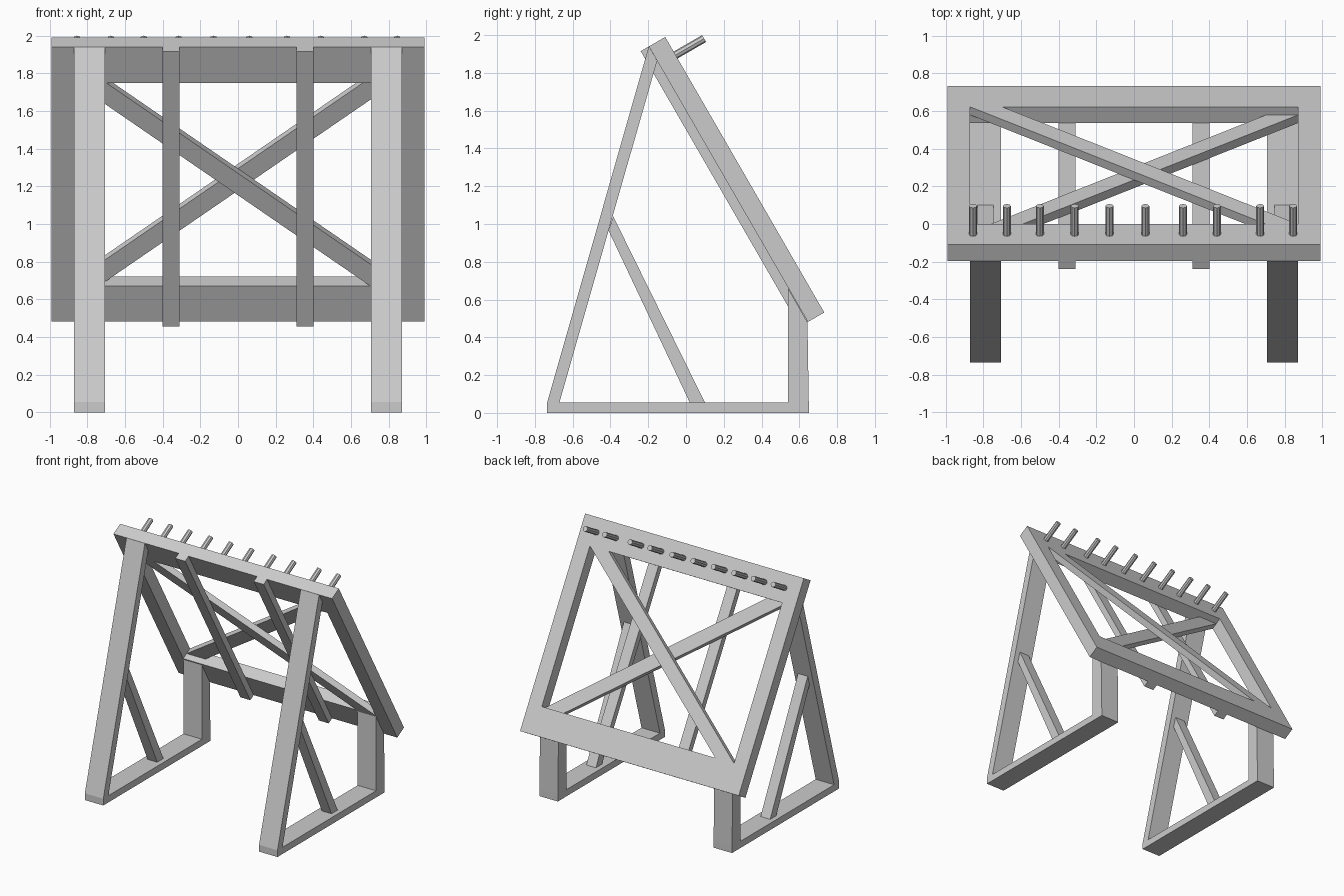
import bpy, bmesh
from math import sqrt
from mathutils import Vector

if "Cube" in bpy.data.objects:
    bpy.data.objects.remove(bpy.data.objects["Cube"])

C, S = 0.5, sqrt(3) / 2        # panel leans 60 degrees
LEN = 1.684                    # panel length along its slope


def panel(x, s, h):
    """Point on the panel: x across, s down the slope, h out from its outer face."""
    return Vector((x, -0.11 + C * s + S * h, 1.99 - S * s + C * h))


def finish(name, bm, mirror=False):
    bmesh.ops.recalc_face_normals(bm, faces=bm.faces)
    me = bpy.data.meshes.new(name)
    bm.to_mesh(me)
    bm.free()
    ob = bpy.data.objects.new(name, me)
    bpy.context.collection.objects.link(ob)
    if mirror:
        ob.modifiers.new("Mirror", 'MIRROR').use_mirror_merge = False
    return ob


def prism(name, low, high, mirror=False):
    bm = bmesh.new()
    a = [bm.verts.new(p) for p in low]
    b = [bm.verts.new(p) for p in high]
    bm.faces.new(a)
    bm.faces.new(b)
    n = len(a)
    for i in range(n):
        j = (i + 1) % n
        bm.faces.new((a[i], a[j], b[j], b[i]))
    return finish(name, bm, mirror)


def side_part(name, profile, x0, x1):
    """Side (y, z) profile extruded across x, mirrored to the other side."""
    return prism(name, [(x0, y, z) for y, z in profile],
                 [(x1, y, z) for y, z in profile], True)


def panel_part(name, outline, h0, h1, mirror=False):
    return prism(name, [panel(x, s, h0) for x, s in outline],
                 [panel(x, s, h1) for x, s in outline], mirror)


# Leaning rectangular frame
TOP, BOT = 0.22, LEN - 0.22
bm = bmesh.new()
rings = []
for x, s0, s1 in ((0.99, 0, LEN), (0.87, TOP, BOT)):
    for h in (0, -0.10):
        rings.append([bm.verts.new(panel(*p, h)) for p in
                      ((-x, s0), (x, s0), (x, s1), (-x, s1))])
oo, oi, io, ii = rings
for r, q in ((oo, oi), (oi, ii), (ii, io), (io, oo)):
    for i in range(4):
        j = (i + 1) % 4
        bm.faces.new((r[i], r[j], q[j], q[i]))
finish("leaning_frame", bm)

# Crossed braces inside the frame, one in front of the other
panel_part("cross_brace_outer", [(-0.87, BOT), (-0.70, BOT), (0.87, TOP), (0.70, TOP)], -0.05, 0)
panel_part("cross_brace_inner", [(0.87, BOT), (0.70, BOT), (-0.87, TOP), (-0.70, TOP)], -0.10, -0.05)

# Long slats along the frame's underside
panel_part("under_slat", [(0.31, 0), (0.40, 0), (0.40, LEN), (0.31, LEN)], -0.15, -0.10, True)

# Side supports: front leg, base runner, rear post, diagonal strut
side_part("front_leg", [(-0.735, 0.055), (-0.67, 0.055), (-0.153, 1.864), (-0.197, 1.94)], 0.705, 0.872)
side_part("base_runner", [(-0.735, 0), (0.65, 0), (0.65, 0.055), (-0.735, 0.055)], 0.705, 0.872)
side_part("rear_post", [(0.54, 0.055), (0.65, 0.055), (0.643, 0.48), (0.54, 0.66)], 0.705, 0.872)
side_part("diagonal_strut", [(0.02, 0.055), (0.10, 0.055), (-0.385, 1.04), (-0.41, 0.965)], 0.745, 0.832)

# Row of pegs along the top rail, square to the panel
rot = Vector((0, S, C)).to_track_quat('Z', 'Y')
for x in (-0.855, -0.675, -0.50, -0.315, -0.13, 0.06, 0.26, 0.44, 0.67, 0.845):
    bpy.ops.mesh.primitive_cylinder_add(vertices=8, radius=0.021, depth=0.224,
                                        location=panel(x, 0.11, 0.062),
                                        rotation=rot.to_euler())
    bpy.context.object.name = "peg"
    bpy.ops.object.shade_smooth_by_angle()
